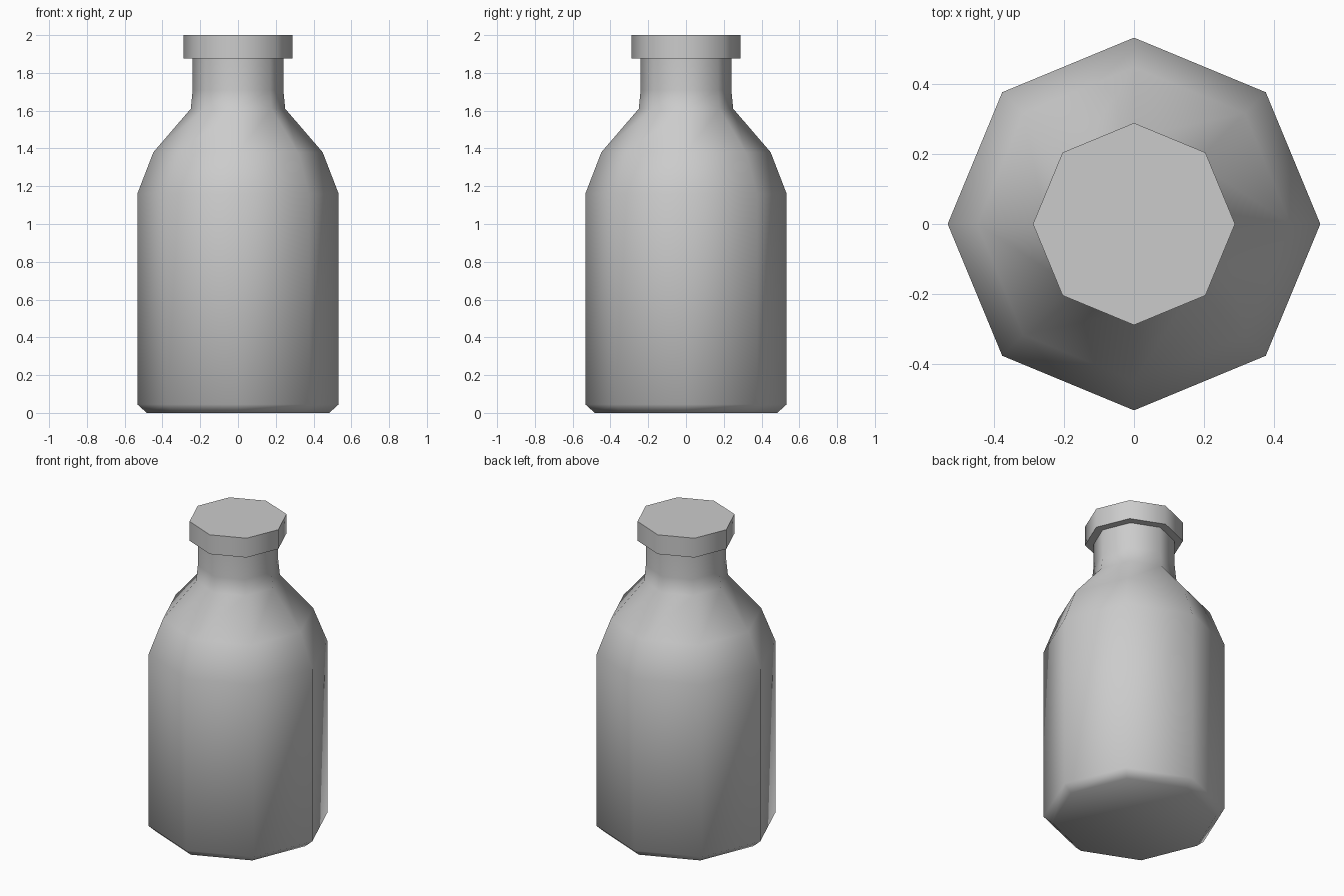
import bpy, bmesh
from math import cos, sin, pi, radians

if "Cube" in bpy.data.objects:
    bpy.data.objects.remove(bpy.data.objects["Cube"])

SIDES = 8


def lathe(name, profile, cap_bottom=False, cap_top=False):
    """Revolve (radius, z) points into an eight-sided shell."""
    bm = bmesh.new()
    rings = [[bm.verts.new((r * cos(2 * pi * i / SIDES), r * sin(2 * pi * i / SIDES), z))
              for i in range(SIDES)] for r, z in profile]
    for low, high in zip(rings, rings[1:]):
        for i in range(SIDES):
            j = (i + 1) % SIDES
            bm.faces.new((low[i], low[j], high[j], high[i]))
    if cap_bottom:
        bm.faces.new(rings[0][::-1])
    if cap_top:
        bm.faces.new(rings[-1])
    mesh = bpy.data.meshes.new(name)
    bm.to_mesh(mesh)
    bm.free()
    obj = bpy.data.objects.new(name, mesh)
    bpy.context.collection.objects.link(obj)
    bpy.ops.object.select_all(action='DESELECT')
    obj.select_set(True)
    bpy.context.view_layer.objects.active = obj
    bpy.ops.object.shade_smooth_by_angle(angle=radians(60))
    return obj


# Bottle: chamfered base, straight wall, sloped shoulder, neck
lathe("bottle_body", [(0.483, 0), (0.533, 0.045), (0.533, 1.16), (0.448, 1.38),
                      (0.25, 1.61), (0.24, 1.71), (0.24, 1.875)], cap_bottom=True)

# Cap: underside ledge, side and closed top
lathe("bottle_cap", [(0.24, 1.875), (0.289, 1.875), (0.289, 2.0)], cap_top=True)
